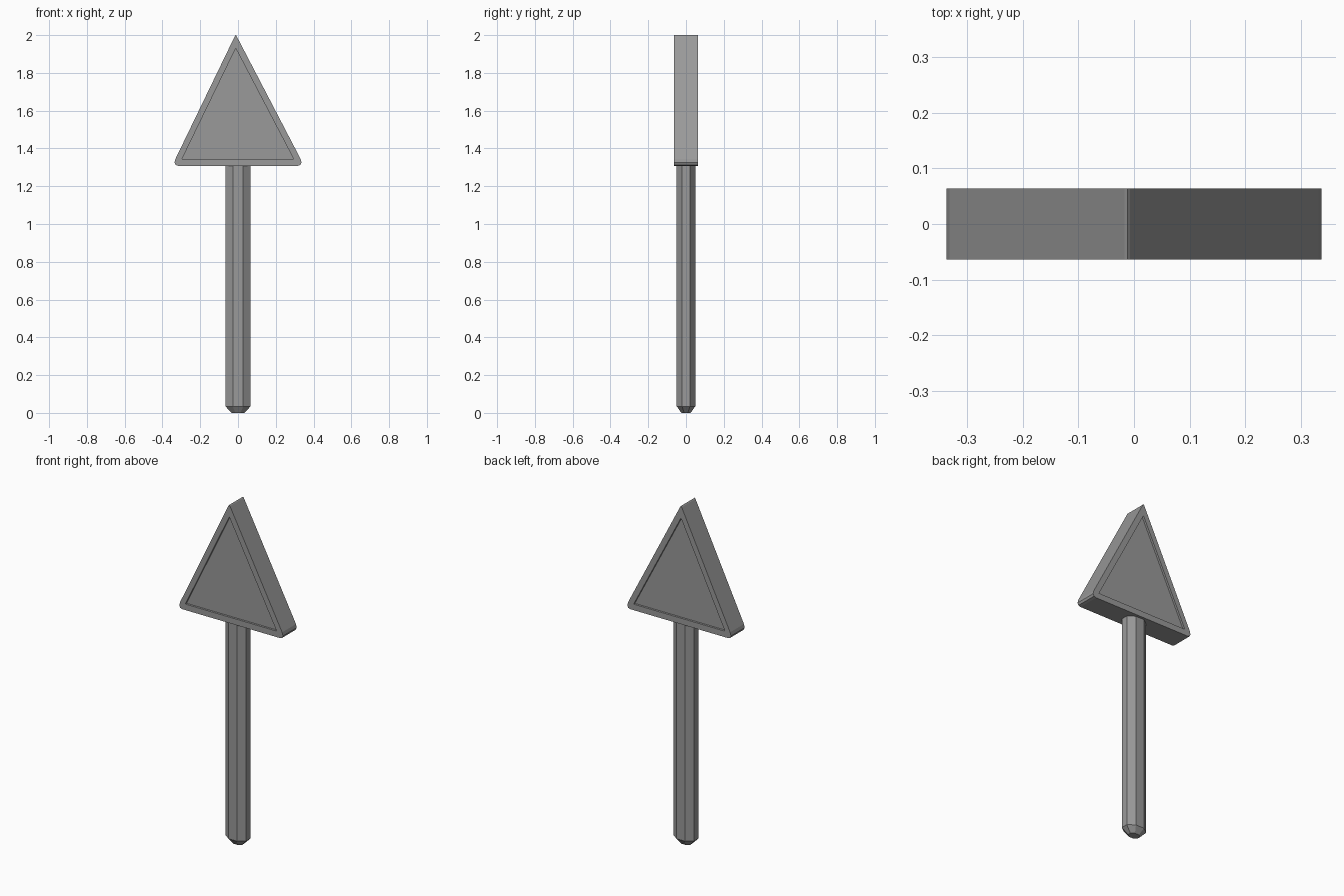
import bpy, bmesh, math

if "Cube" in bpy.data.objects:
    bpy.data.objects.remove(bpy.data.objects["Cube"])

grey = bpy.data.materials.new("grey")
grey.diffuse_color = (0.32, 0.32, 0.32, 1)
grey.use_nodes = True
grey.node_tree.nodes["Principled BSDF"].inputs["Base Color"].default_value = grey.diffuse_color


def make_object(name, bm):
    bmesh.ops.recalc_face_normals(bm, faces=bm.faces[:])
    mesh = bpy.data.meshes.new(name)
    bm.to_mesh(mesh)
    bm.free()
    mesh.materials.append(grey)
    obj = bpy.data.objects.new(name, mesh)
    bpy.context.collection.objects.link(obj)
    return obj


def bridge(bm, a, b):
    for i in range(len(a)):
        j = (i + 1) % len(a)
        bm.faces.new((a[i], a[j], b[j], b[i]))


# Triangular sign board: clipped corners, raised rim and recessed panel on both sides
half, depth = 0.064, 0.012
outline = [(-0.315, 1.308), (0.315, 1.308), (0.33, 1.312), (0.336, 1.325), (0.331, 1.345),
           (-0.007, 1.994), (-0.012, 2.0), (-0.017, 1.994), (-0.331, 1.345),
           (-0.336, 1.325), (-0.33, 1.312)]
panel = [(-0.297, 1.343), (0.295, 1.343), (-0.012, 1.93)]

bm = bmesh.new()
rims = []
for side in (-1, 1):
    outer = [bm.verts.new((x, side * half, z)) for x, z in outline]
    inner = [bm.verts.new((x, side * half, z)) for x, z in panel]
    floor = [bm.verts.new((x, side * (half - depth), z)) for x, z in panel]
    rims.append(outer)
    # rim strips along the bottom, right and left edges
    bm.faces.new((outer[0], outer[1], inner[1], inner[0]))
    bm.faces.new(outer[1:7] + [inner[2], inner[1]])
    bm.faces.new(outer[6:] + [outer[0], inner[0], inner[2]])
    bridge(bm, inner, floor)
    bm.faces.new(floor)
bridge(bm, rims[0], rims[1])
make_object("sign_board", bm)

# Eight-sided flattened post with a tapered foot
bm = bmesh.new()
rings = []
for z, scale in ((0, 0.5), (0.035, 1), (1.31, 1)):
    ring = []
    for i in range(8):
        a = math.radians(22.5 + 45 * i)
        r = scale / math.cos(math.pi / 8)
        ring.append(bm.verts.new((0.067 * r * math.cos(a), 0.049 * r * math.sin(a), z)))
    rings.append(ring)
bridge(bm, rings[0], rings[1])
bridge(bm, rings[1], rings[2])
bm.faces.new(rings[0])
bm.faces.new(rings[2])
make_object("post", bm)
